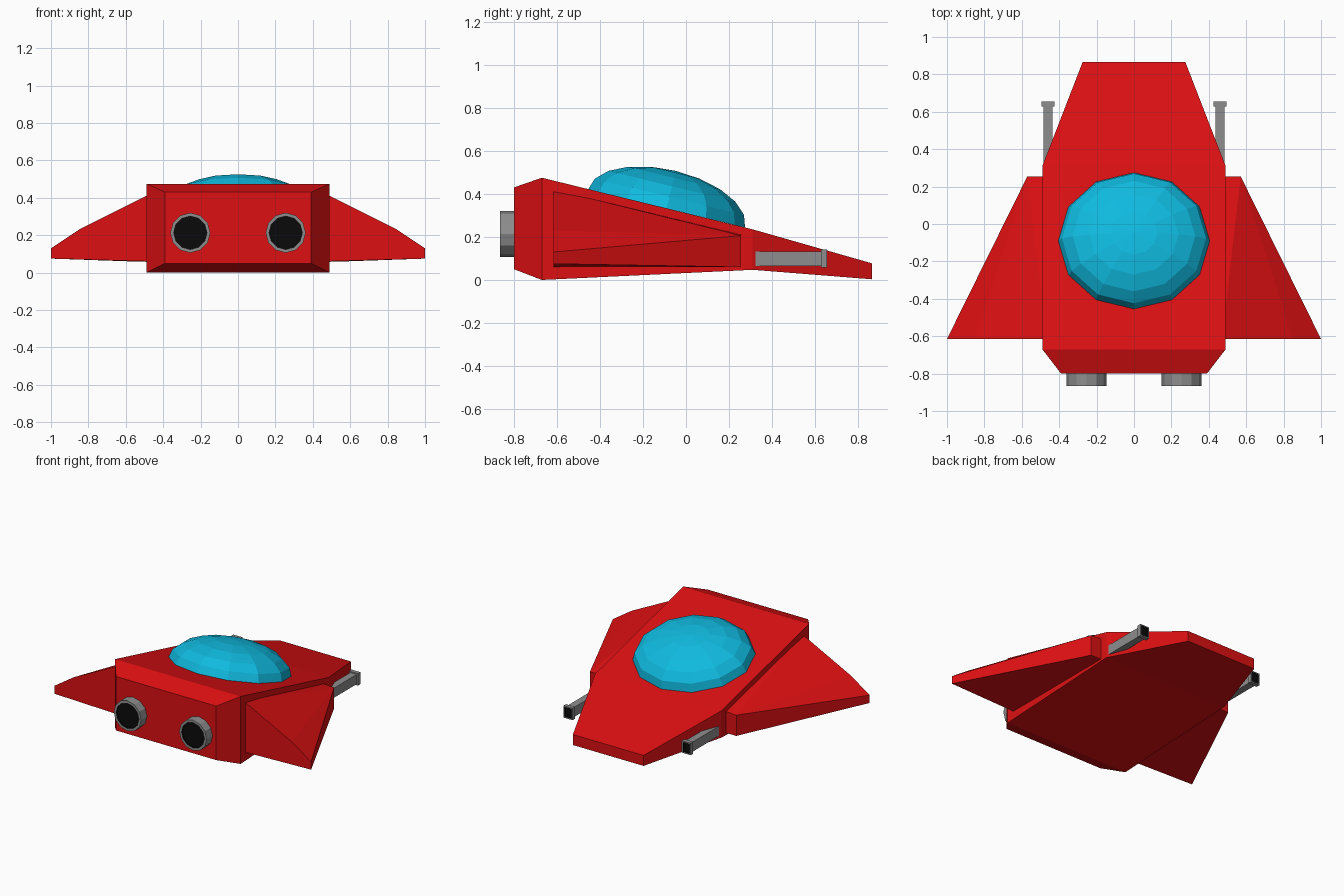
import bpy, bmesh, math
from mathutils import Matrix, Vector

cube = bpy.data.objects.get("Cube")
if cube:
    bpy.data.objects.remove(cube, do_unlink=True)


def make_material(name, rgb):
    mat = bpy.data.materials.new(name)
    mat.use_nodes = True
    mat.diffuse_color = (*rgb, 1)
    mat.node_tree.nodes["Principled BSDF"].inputs["Base Color"].default_value = (*rgb, 1)
    return mat


red = make_material("hull red", (0.72, 0.005, 0.006))
cyan = make_material("canopy cyan", (0.005, 0.49, 0.74))
grey = make_material("metal grey", (0.27, 0.27, 0.27))
black = make_material("opening black", (0.003, 0.003, 0.003))


def finish(name, bm, *mats):
    bmesh.ops.recalc_face_normals(bm, faces=bm.faces)
    mesh = bpy.data.meshes.new(name)
    bm.to_mesh(mesh)
    bm.free()
    for mat in mats:
        mesh.materials.append(mat)
    obj = bpy.data.objects.new(name, mesh)
    bpy.context.collection.objects.link(obj)
    return obj


def hollow_end(bm, direction, rim, depth):
    """Inset the end face and sink it to form a black opening."""
    bm.normal_update()
    face = max(bm.faces, key=lambda f: f.normal.y * direction + f.calc_center_median().y * direction)
    bmesh.ops.inset_region(bm, faces=[face], thickness=rim)
    result = bmesh.ops.extrude_discrete_faces(bm, faces=[face])
    end = result["faces"][0]
    bmesh.ops.translate(bm, verts=end.verts, vec=(0, -direction * depth, 0))
    end.material_index = 1
    for edge in end.edges:
        for side in edge.link_faces:
            side.material_index = 1


def add_box(bm, x, y, z):
    """Add a box from the low and high limits on each axis."""
    size = [b - a for a, b in (x, y, z)]
    middle = [(a + b) / 2 for a, b in (x, y, z)]
    matrix = Matrix.Translation(middle) @ Matrix.Diagonal((*size, 1))
    bmesh.ops.create_cube(bm, size=1, matrix=matrix)


# Hull: rectangular sections (y, half width, bottom, top) joined lengthwise
sections = [(-0.8, 0.39, 0.05, 0.43), (-0.67, 0.49, 0, 0.475),
            (0.31, 0.49, 0.047, 0.235), (0.865, 0.275, 0.003, 0.077)]
bm = bmesh.new()
rings = [[bm.verts.new(p) for p in ((-w, y, lo), (w, y, lo), (w, y, hi), (-w, y, hi))]
         for y, w, lo, hi in sections]
for a, b in zip(rings, rings[1:]):
    for i in range(4):
        j = (i + 1) % 4
        bm.faces.new((a[i], a[j], b[j], b[i]))
bm.faces.new(rings[0])
bm.faces.new(rings[-1])
finish("hull", bm, red)

# Canopy: flattened half ball tilted to lie along the sloping deck
bm = bmesh.new()
bmesh.ops.create_uvsphere(bm, u_segments=12, v_segments=10, radius=1)
low = [v for v in bm.verts if v.co.z < -0.01]
bmesh.ops.delete(bm, geom=low, context="VERTS")
canopy = finish("canopy", bm, cyan)
canopy.scale = (0.405, 0.375, 0.179)
canopy.rotation_euler.x = math.radians(-13.7)
canopy.location = (0, -0.09, 0.333)

# Wing outline at the wide end and at the narrow end
wide_end = [(0.47, 0.42), (0.85, 0.23), (1, 0.13), (1, 0.075), (0.47, 0.06)]
narrow_end = [(0.47, 0.211), (0.57, 0.206), (0.57, 0.06), (0.47, 0.06)]

for side, label in ((1, "left"), (-1, "right")):
    # Wing
    bm = bmesh.new()
    for y, outline in ((-0.615, wide_end), (0.255, narrow_end)):
        for x, z in outline:
            bm.verts.new((side * x, y, z))
    bmesh.ops.convex_hull(bm, input=bm.verts)
    finish(label + "_wing", bm, red)

    # Engine nozzle
    bm = bmesh.new()
    place = Matrix.Translation(Vector((side * 0.255, -0.82, 0.213))) @ Matrix.Rotation(math.pi / 2, 4, "X")
    bmesh.ops.create_cone(bm, cap_ends=True, segments=12, radius1=0.107,
                          radius2=0.107, depth=0.09, matrix=place)
    hollow_end(bm, -1, 0.018, 0.012)
    finish(label + "_engine_nozzle", bm, grey, black)

    # Gun barrel
    inner, outer = sorted((side * 0.435, side * 0.485))
    bm = bmesh.new()
    add_box(bm, (inner, outer), (0.2, 0.63), (0.065, 0.133))
    finish(label + "_gun_barrel", bm, grey)

    # Gun muzzle
    bm = bmesh.new()
    add_box(bm, (inner - 0.01, outer + 0.01), (0.627, 0.655), (0.057, 0.141))
    hollow_end(bm, 1, 0.012, 0.012)
    finish(label + "_gun_muzzle", bm, grey, black)
